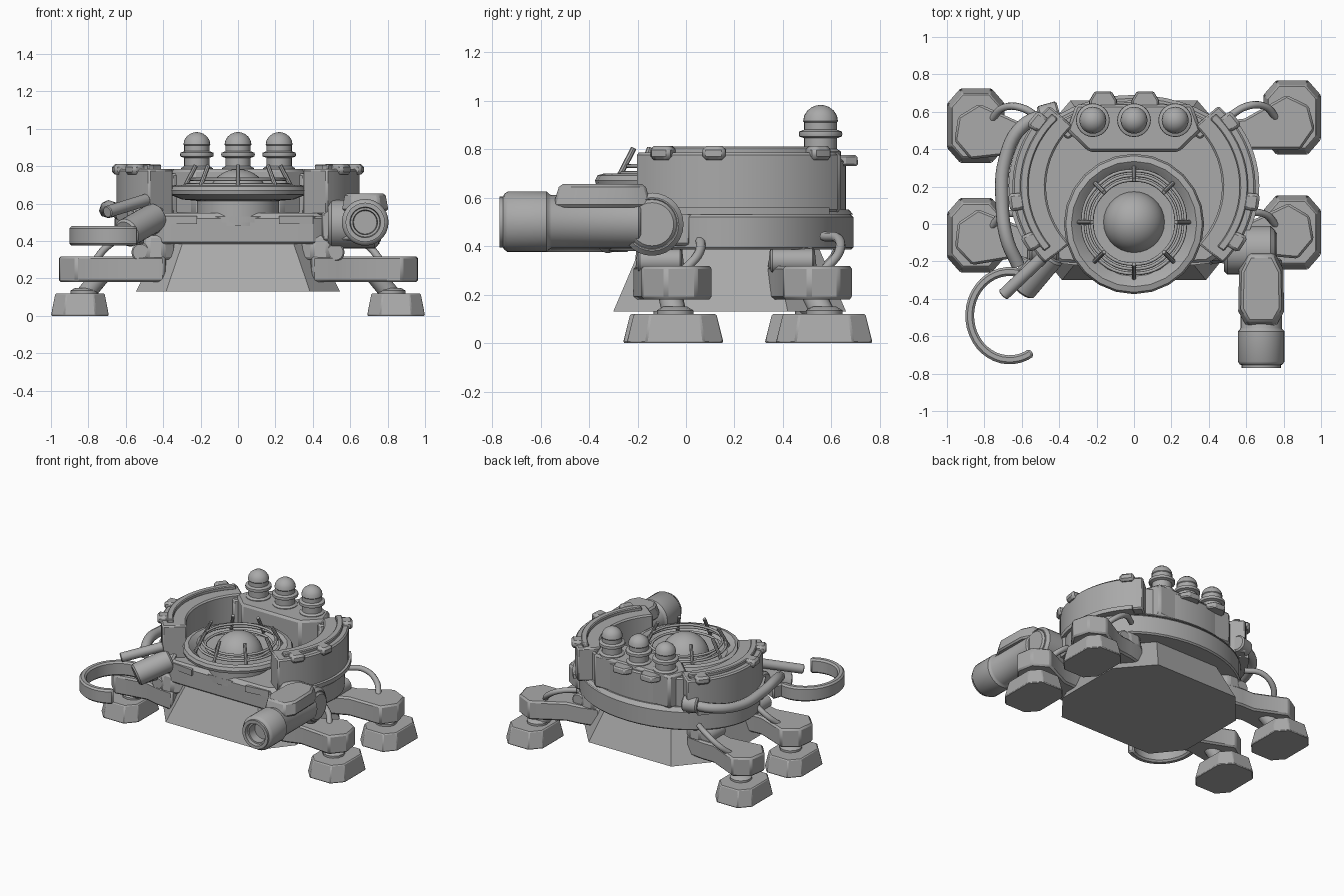
import bpy, bmesh, math
from math import sin, cos, pi, radians
from mathutils import Vector

if "Cube" in bpy.data.objects:
    bpy.data.objects.remove(bpy.data.objects["Cube"])

grey = bpy.data.materials.new("plain_grey")
grey.diffuse_color = (0.40, 0.40, 0.40, 1)
grey.use_nodes = True
grey.node_tree.nodes["Principled BSDF"].inputs["Base Color"].default_value = grey.diffuse_color


def finish(name, bm, bevel=0.0, smooth=35):
    bmesh.ops.remove_doubles(bm, verts=bm.verts, dist=1e-5)
    bmesh.ops.recalc_face_normals(bm, faces=bm.faces)
    me = bpy.data.meshes.new(name)
    bm.to_mesh(me)
    bm.free()
    me.materials.append(grey)
    ob = bpy.data.objects.new(name, me)
    bpy.context.collection.objects.link(ob)
    if bevel:
        m = ob.modifiers.new("bevel", 'BEVEL')
        m.width, m.segments, m.limit_method, m.angle_limit = bevel, 1, 'ANGLE', radians(40)
    bpy.ops.object.select_all(action='DESELECT')
    bpy.context.view_layer.objects.active = ob
    ob.select_set(True)
    bpy.ops.object.shade_smooth_by_angle(angle=radians(smooth))
    return ob


def prism(name, pts, z0, z1, scale=1.0, bevel=0.0, smooth=30):
    """Extruded outline, its top scaled about its middle."""
    bm = bmesh.new()
    cx = (min(p[0] for p in pts) + max(p[0] for p in pts)) / 2
    cy = (min(p[1] for p in pts) + max(p[1] for p in pts)) / 2
    lo = [bm.verts.new((x, y, z0)) for x, y in pts]
    hi = [bm.verts.new((cx + (x - cx) * scale, cy + (y - cy) * scale, z1)) for x, y in pts]
    bm.faces.new(lo[::-1])
    bm.faces.new(hi)
    n = len(pts)
    for i in range(n):
        j = (i + 1) % n
        bm.faces.new((lo[i], lo[j], hi[j], hi[i]))
    return finish(name, bm, bevel, smooth)


def lathe(name, prof, base, axis=(0, 0, 1), n=24):
    """Turned profile of (radius, height) along an axis."""
    bm = bmesh.new()
    q = Vector((0, 0, 1)).rotation_difference(Vector(axis))
    rings = [[bm.verts.new(Vector(base) + q @ Vector((r * cos(2 * pi * i / n), r * sin(2 * pi * i / n), h)))
              for i in range(n)] for r, h in prof]
    for a, b in zip(rings, rings[1:]):
        for i in range(n):
            j = (i + 1) % n
            bm.faces.new((a[i], a[j], b[j], b[i]))
    for r in (rings[0], rings[-1]):
        bm.faces.new(r)
    return finish(name, bm)


def rod(name, a, b, r, n=16):
    d = Vector(b) - Vector(a)
    c = r * 0.15
    return lathe(name, [(r - c, 0), (r, c), (r, d.length - c), (r - c, d.length)], a, d, n)


def tube(name, pts, r, closed=False):
    """Smooth hose through points."""
    cu = bpy.data.curves.new(name, 'CURVE')
    cu.dimensions, cu.bevel_depth, cu.bevel_resolution = '3D', r, 2
    cu.use_fill_caps, cu.resolution_u = True, 6
    sp = cu.splines.new('BEZIER')
    sp.bezier_points.add(len(pts) - 1)
    sp.use_cyclic_u = closed
    for bp, p in zip(sp.bezier_points, pts):
        bp.co = p
        bp.handle_left_type = bp.handle_right_type = 'AUTO'
    cu.materials.append(grey)
    ob = bpy.data.objects.new(name, cu)
    bpy.context.collection.objects.link(ob)
    return ob


def arc(cx, cy, rx, ry, a0, a1, n):
    return [(cx + rx * cos(radians(a0 + (a1 - a0) * i / n)),
             cy + ry * sin(radians(a0 + (a1 - a0) * i / n))) for i in range(n + 1)]


def arc_slab(name, c, outer, inner, a0, a1, z0, z1, n=20, bevel=0.0):
    pts = arc(*c, *outer, a0, a1, n)
    inn = arc(*c, *inner, a0, a1, n)
    bm = bmesh.new()
    cols = [[bm.verts.new((*o, z0)), bm.verts.new((*o, z1)), bm.verts.new((*i, z1)), bm.verts.new((*i, z0))]
            for o, i in zip(pts, inn)]
    for a, b in zip(cols, cols[1:]):
        for k in range(4):
            m = (k + 1) % 4
            bm.faces.new((a[k], b[k], b[m], a[m]))
    bm.faces.new(cols[0])
    bm.faces.new(cols[-1])
    return finish(name, bm, bevel)


# hull and round body
C = (0, 0.19)
prism("hull", [(-.385, -.30), (.385, -.30), (.545, -.10), (.545, .42), (.34, .66), (-.34, .66), (-.545, .42),
               (-.545, -.10)], .13, .40, .76)
band = [(x, max(y, -.21)) for x, y in arc(*C, .66, .5, 0, 360, 48)[:-1]]
prism("body_band", band, .385, .53, bevel=.01)
prism("body_lip", band, .53, .55, .96)
lathe("rear_drum", [(.42, .5), (.42, .52), (.42, .53)], (0, .2, 0), n=32)
arc_slab("rear_wall", C, (.62, .47), (.5, .37), 45, 135, .54, .76, bevel=.01)

# side shells with rails and tabs
for s, side in ((1, "right"), (-1, "left")):
    def ang(a):
        return a if s > 0 else 180 - a
    arc_slab(side + "_shell", (0, .2), (.65, .6), (.47, .45), ang(-43), ang(46), .54, .785, bevel=.01)
    arc_slab(side + "_shell_rail", (0, .2), (.61, .56), (.565, .52), ang(-38), ang(44), .78, .81, bevel=.006)
    arc_slab(side + "_shell_base", (0, .2), (.67, .61), (.60, .55), ang(-38), ang(40), .53, .56)
    for k, a in enumerate((-30, -8, 36)):
        t, e = ang(a), 4.5 * s
        arc_slab(f"{side}_tab_{k}", (0, .2), (.675, .625), (.59, .545), t - e, t + e, .755, .812, 3, .015)
    prism(side + "_front_plate", [(s * .22, -.23), (s * .40, -.21), (s * .46, -.12), (s * .25, -.1)], .49, .535)

# rear pod block, pods and vents
prism("pod_block", [(-.24, .385), (.24, .385), (.36, .50), (.31, .64), (-.31, .64), (-.36, .50)], .54, .785, bevel=.015)
dome = [(.072 * cos(radians(a)), .915 + .067 * sin(radians(a))) for a in (0, 20, 40, 60, 75, 86)]
for k, x in enumerate((-.22, 0, .22)):
    lathe(f"pod_{k}", [(.085, .77), (.085, .79), (.068, .80), (.068, .845), (.088, .852), (.09, .862), (.088, .872),
                       (.068, .88), (.068, .91)] + dome, (x, .555, 0))
for x in (-.165, .06):
    prism("rear_vent", [(x - .075, .60), (x + .075, .60), (x + .075, .66), (x + .045, .71), (x - .045, .71),
                        (x - .075, .66)], .73, .775, .95, .008)

# front dish, ball, cage
lathe("dish", [(.22, .48), (.22, .615), (.30, .622), (.37, .65), (.375, .67), (.365, .692), (.335, .70), (.315, .685),
               (.28, .65), (.18, .64)], (0, -.015 + .015, 0), n=24)
lathe("dish_ball", [(.165 * cos(radians(a)), .62 + .165 * sin(radians(a))) for a in range(-10, 91, 10)
                    if a < 90] + [(.004, .785)], (0, .01, 0), n=28)
for k, (r, z) in enumerate(((.275, .70), (.25, .73), (.225, .69))):
    tube(f"cage_ring_{k}", [(r * cos(i * pi / 4), .01 + r * sin(i * pi / 4), z) for i in range(8)], .009, True)
for i in range(8):
    c, d = cos(i * pi / 4), sin(i * pi / 4)
    rod("cage_prong", (.30 * c, .01 + .30 * d, .66), (.225 * c, .01 + .225 * d, .805), .012, 8)

# legs: foot, ankle, beam, knuckle, hose
legs = {"front_right": (1, -.045, (.38, -.12), (.95, -.02)), "rear_right": (1, .57, (.38, .42), (.95, .57)),
        "front_left": (-1, -.06, (.38, -.12), (.95, -.06)), "rear_left": (-1, .525, (.38, .42), (.95, .51))}
for nm, (s, fy, root, end) in legs.items():
    X, Y = .155, .2
    octo = [(-X, -.12), (-.085, -Y), (.085, -Y), (X, -.12), (X, .12), (.085, Y), (-.085, Y), (-X, .12)]
    prism(nm + "_foot", [(s * .845 + x, fy + y) for x, y in octo], 0, .12, .85, .006)
    d = Vector((end[0] - root[0], end[1] - root[1]))
    L = d.length
    d.normalize()
    half = [(0, .10), (.14, .10), (.24, .085), (L - .10, .15), (L, .065)]
    out = half + [(u, -v) for u, v in half[::-1]]
    prism(nm + "_beam", [(s * (root[0] + u * d.x - v * d.y), root[1] + u * d.y + v * d.x) for u, v in out],
          .18, .318, bevel=.012)
    yk = root[1] + .07 * d.y / d.x
    rod(nm + "_ankle", (s * .73, yk + (fy - yk) * .6, .22), (s * .82, fy, .11), .05, 12)
    lathe(nm + "_ankle_collar", [(.075, .115), (.075, .135), (.05, .15)], (s * .82, fy, 0), n=12)
    prism(nm + "_knuckle", [(s * (.44 + .12 * cos(i * pi / 4 + pi / 8)), yk + .11 * sin(i * pi / 4 + pi / 8))
                            for i in range(8)], .30, .43, .86, .015)
    rod(nm + "_knuckle_pin", (s * .52, yk - .09, .34), (s * .52, yk + .09, .34), .05)
    o = .13 if fy > .2 else .10
    tube(nm + "_hose", [(s * .50, yk + o, .44), (s * .60, yk + o + .06, .43), (s * .70, yk + o + .06, .37),
                        (s * .76, yk + o, .30)], .02)

# cannon arm on the right
X, Z = .68, .50
lathe("cannon_barrel", [(.10, 0), (.11, .01), (.11, .37), (.115, .38), (.125, .39), (.125, .55), (.115, .565),
                        (.105, .57), (.105, .585), (.082, .585), (.078, .56), (.066, .56), (.062, .50)],
      (X, -.185, Z), (0, -1, 0), 28)
prism("cannon_cover", [(.60, -.55), (.76, -.55), (.805, -.47), (.80, -.24), (.75, -.14), (.61, -.14), (.56, -.24),
                       (.555, -.47)], .56, .655, .86, .012)
rod("cannon_pivot", (.48, -.14, .49), (.75, -.14, .49), .13, 28)
rod("cannon_pivot_cap", (.74, -.14, .49), (.765, -.14, .49), .105, 28)
prism("cannon_mount", [(.45, -.20), (.62, -.27), (.62, .02), (.45, .05)], .40, .56, bevel=.012)

# claw arm on the left
rod("claw_barrel", (-.44, -.16, .53), (-.60, -.35, .44), .078, 24)
rod("claw_shoulder", (-.40, -.12, .50), (-.56, -.12, .50), .09, 20)
rod("claw_piston", (-.49, -.18, .62), (-.70, -.38, .555), .033, 16)
arc_slab("claw_hook", (-.665, -.49), (.237, .26), (.19, .212), 68, 304, .375, .48, 26, .012)
prism("claw_wrist", [(-.64, -.29), (-.54, -.33), (-.50, -.22), (-.60, -.17)], .38, .48, bevel=.01)
tube("claw_feed_hose", [(-.43, .60, .60), (-.60, .52, .58), (-.69, .34, .56), (-.705, .12, .57),
                        (-.68, -.08, .58), (-.62, -.22, .54)], .036)
lathe("hose_socket", [(.05, 0), (.06, .01), (.06, .10), (.05, .11)], (-.40, .60, .60), (-.9, -.25, 0), 16)
